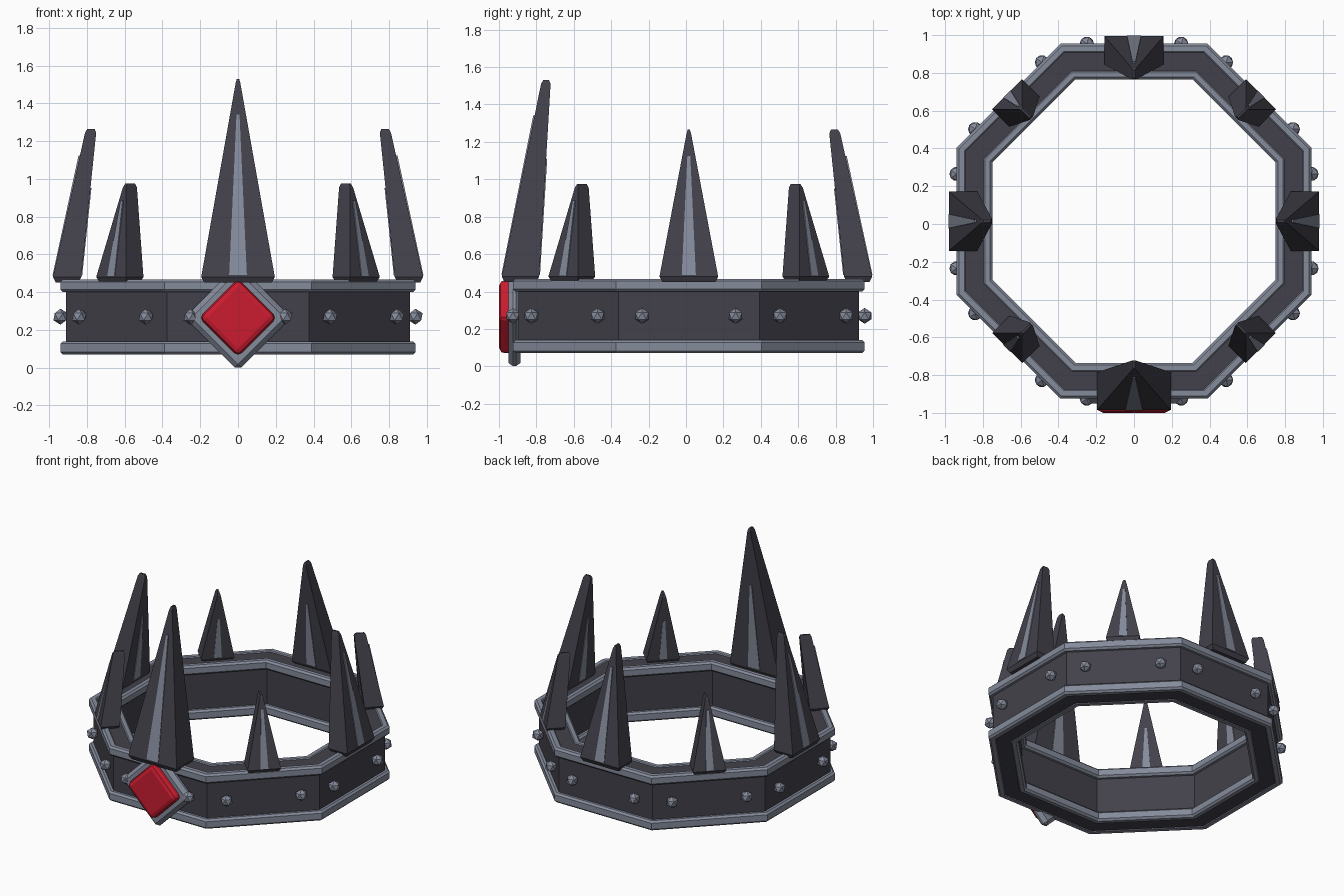
import bpy, bmesh, math
from mathutils import Vector, Matrix

if "Cube" in bpy.data.objects:
    bpy.data.objects.remove(bpy.data.objects["Cube"])

Y0 = 0.015  # the ring sits slightly back to balance the jewel


def material(name, rgb):
    m = bpy.data.materials.new(name)
    m.use_nodes = True
    m.diffuse_color = (*rgb, 1)
    bsdf = next(n for n in m.node_tree.nodes if n.type == 'BSDF_PRINCIPLED')
    bsdf.inputs["Base Color"].default_value = (*rgb, 1)
    return m


DARK = material("dark iron", (0.055, 0.053, 0.07))
LIGHT = material("light steel", (0.235, 0.26, 0.33))
RED = material("red jewel", (0.6, 0.012, 0.03))


def finish(name, bm, mat, bevel=0, segments=1):
    bmesh.ops.recalc_face_normals(bm, faces=bm.faces)
    me = bpy.data.meshes.new(name)
    bm.to_mesh(me)
    bm.free()
    me.materials.append(mat)
    ob = bpy.data.objects.new(name, me)
    bpy.context.collection.objects.link(ob)
    if bevel:
        mod = ob.modifiers.new("Bevel", 'BEVEL')
        mod.width = bevel
        mod.segments = segments
        mod.limit_method = 'ANGLE'
        mod.angle_limit = math.radians(60)
    return ob


def place(angle, r, t, z):
    """Radial and tangential distance to a point; angle 0 is the front."""
    s, c = math.sin(angle), math.cos(angle)
    return Vector((r * s + t * c, Y0 - r * c + t * s, z))


def loft(name, rings, mat, bevel=0, closed=False):
    """Skin matching loops of points; cap the ends or join them up."""
    bm = bmesh.new()
    loops = [[bm.verts.new(p) for p in ring] for ring in rings]
    pairs = list(zip(loops, loops[1:]))
    if closed:
        pairs.append((loops[-1], loops[0]))
    else:
        bm.faces.new(loops[0])
        bm.faces.new(loops[-1])
    for a, b in pairs:
        for i in range(len(a)):
            j = (i + 1) % len(a)
            bm.faces.new((a[i], a[j], b[j], b[i]))
    return finish(name, bm, mat, bevel)


def octagon_ring(name, r_in, r_out, z0, z1, mat, bevel=0):
    k = 1 / math.cos(math.pi / 8)
    rings = [[place((i + 0.5) * math.pi / 4, r * k, 0, z)
              for r, z in ((r_in, z0), (r_out, z0), (r_out, z1), (r_in, z1))]
             for i in range(8)]
    return loft(name, rings, mat, bevel, closed=True)


# Band and its four edge rims
octagon_ring("band", 0.78, 0.91, 0.075, 0.462, DARK)
for level, z0, z1 in (("lower", 0.07, 0.14), ("upper", 0.4, 0.468)):
    octagon_ring(level + "_outer_rim", 0.885, 0.94, z0, z1, LIGHT, 0.013)
    octagon_ring(level + "_inner_rim", 0.75, 0.803, z0, z1, LIGHT, 0.013)


def spike(name, angle, half, r_in, r_out, tip_in, tip_out, top):
    base, knee, tip_half = 0.45, 0.48, 0.012

    def section(r0, r1, h, z):
        return [place(angle, r, t, z) for r, t in ((r0, -h), (r1, -h), (r1, h), (r0, h))]

    d = 0.015
    loft(name, [section(r_in + d, r_out - d, half - d, base),
                section(r_in, r_out, half, knee),
                section(tip_in + 0.004, tip_out, tip_half, top - 0.02),
                section(tip_in + 0.012, tip_out - 0.012, tip_half / 2, top)], DARK)

    # Slim steel inlays on the outer and inner faces
    for side, foot, tip, sign, reach in (("outer", r_out, tip_out, 1, 0.82),
                                         ("inner", r_in, tip_in, -1, 0.6)):
        rings = []
        for f, w in ((0.01, half * 0.24), (reach, 0.008)):
            r = foot + (tip - foot) * f
            z = knee + (top - knee) * f
            rings.append(section(r - 0.004, r + 0.004, w, z))
        loft(name + "_" + side + "_inlay", rings, LIGHT)


# Spikes: tall front one, three medium, four short on the diagonals
names = ("front", "front_left", "left", "back_left",
         "back", "back_right", "right", "front_right")
for i, n in enumerate(names):
    a = i * math.pi / 4
    if i == 0:
        spike(n + "_spike", a, 0.195, 0.80, 1.0, 0.735, 0.79, 1.53)
    elif i % 2 == 0:
        spike(n + "_spike", a, 0.157, 0.83, 0.98, 0.747, 0.81, 1.265)
    else:
        spike(n + "_spike", a, 0.112, 0.82, 0.95, 0.765, 0.85, 0.975)

    # Two faceted studs on each side of the band
    for side, t in (("a", -0.25), ("b", 0.25)):
        bm = bmesh.new()
        bmesh.ops.create_icosphere(bm, subdivisions=1, radius=0.042,
                                   matrix=Matrix.Translation(place(a, 0.94, t, 0.27)))
        finish(n + "_stud_" + side, bm, LIGHT)


def diamond(name, half_diag, y0, y1, mat, bevel, segments):
    bm = bmesh.new()
    bmesh.ops.create_cube(bm, size=1)
    side = half_diag * math.sqrt(2)
    m = (Matrix.Translation((0, (y0 + y1) / 2, 0.265))
         @ Matrix.Rotation(math.pi / 4, 4, 'Y')
         @ Matrix.Diagonal((side, y1 - y0, side, 1)))
    bmesh.ops.transform(bm, matrix=m, verts=bm.verts)
    return finish(name, bm, mat, bevel, segments)


# Jewel in its diamond mount
diamond("jewel_mount", 0.282, -0.95, -0.885, LIGHT, 0.025, 1)
diamond("jewel", 0.207, -1.0, -0.92, RED, 0.03, 2)
